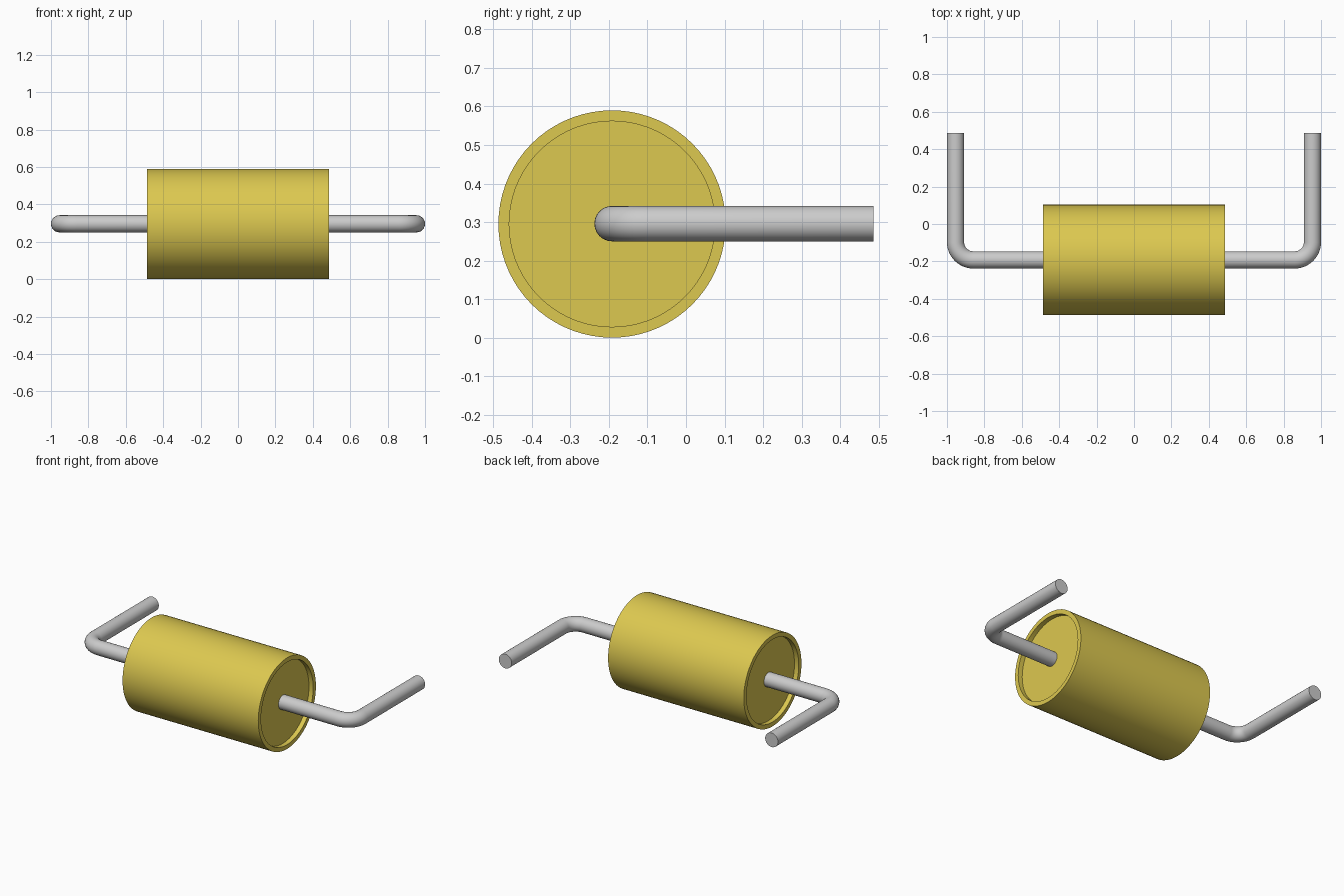
import bpy, bmesh
from math import sin, cos, pi, radians

if "Cube" in bpy.data.objects:
    bpy.data.objects.remove(bpy.data.objects["Cube"])

CY, CZ = -0.192, 0.295          # body axis
R, RIN, HALF, DEPTH = 0.295, 0.267, 0.486, 0.03
WIRE, LEG_X, BEND, LEG_END = 0.046, 0.954, 0.095, 0.487


def finish(ob):
    bpy.ops.object.select_all(action='DESELECT')
    ob.select_set(True)
    bpy.context.view_layer.objects.active = ob
    if ob.type == 'CURVE':
        bpy.ops.object.convert(target='MESH')
    bpy.ops.object.shade_smooth_by_angle(angle=radians(35))


# Body: lathed profile with a shallow recess in each end
floor = HALF - DEPTH
profile = [(-floor, 0), (-floor, RIN), (-HALF, RIN), (-HALF, R),
           (HALF, R), (HALF, RIN), (floor, RIN), (floor, 0)]
bm = bmesh.new()
verts = [bm.verts.new((x, CY, CZ + r)) for x, r in profile]
edges = [bm.edges.new(p) for p in zip(verts, verts[1:])]
bmesh.ops.spin(bm, geom=verts + edges, cent=(0, CY, CZ), axis=(1, 0, 0),
               angle=2 * pi, steps=72, use_merge=True)
bmesh.ops.remove_doubles(bm, verts=bm.verts, dist=1e-5)
bmesh.ops.recalc_face_normals(bm, faces=bm.faces)
mesh = bpy.data.meshes.new("body")
bm.to_mesh(mesh)
bm.free()
body = bpy.data.objects.new("body", mesh)
bpy.context.collection.objects.link(body)
yellow = bpy.data.materials.new("yellow")
yellow.diffuse_color = (0.72, 0.58, 0.08, 1)
yellow.use_nodes = True
yellow.node_tree.nodes["Principled BSDF"].inputs["Base Color"].default_value = yellow.diffuse_color
mesh.materials.append(yellow)
finish(body)


# Wire leads: straight out of the recess, rounded bend, straight back
def lead(name, side):
    arc = [(LEG_X - BEND + BEND * sin(a), CY + BEND - BEND * cos(a))
           for a in (i * pi / 24 for i in range(13))]
    path = [(floor - 0.01, CY)] + arc + [(LEG_X, LEG_END)]
    curve = bpy.data.curves.new(name, 'CURVE')
    curve.dimensions = '3D'
    curve.bevel_depth = WIRE
    curve.bevel_resolution = 10
    curve.use_fill_caps = True
    spline = curve.splines.new('POLY')
    spline.points.add(len(path) - 1)
    for point, (x, y) in zip(spline.points, path):
        point.co = (side * x, y, CZ + 0.001, 1)
    ob = bpy.data.objects.new(name, curve)
    bpy.context.collection.objects.link(ob)
    finish(ob)


lead("right_lead", 1)
lead("left_lead", -1)
